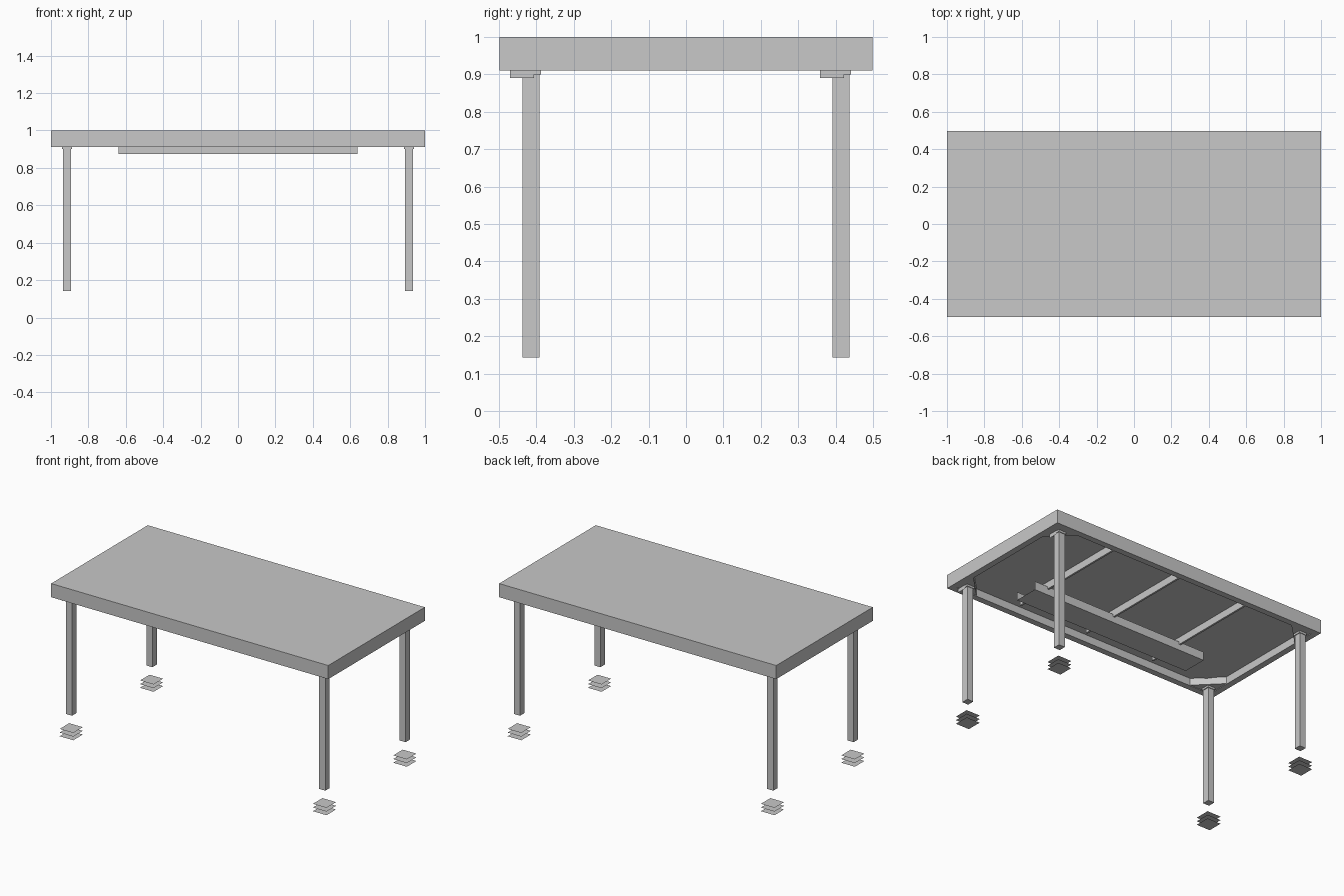
import bpy, bmesh
from mathutils import Vector

cube = bpy.data.objects.get("Cube")
if cube:
    bpy.data.objects.remove(cube)

grey = bpy.data.materials.new("table grey")
GREY = (0.58, 0.58, 0.58, 1)
grey.diffuse_color = GREY
grey.use_nodes = True
grey.node_tree.nodes["Principled BSDF"].inputs["Base Color"].default_value = GREY


def finish(name, bm):
    mesh = bpy.data.meshes.new(name)
    bm.to_mesh(mesh)
    bm.free()
    mesh.materials.append(grey)
    obj = bpy.data.objects.new(name, mesh)
    bpy.context.collection.objects.link(obj)
    return obj


def box(name, lo, hi):
    lo, hi = Vector(lo), Vector(hi)
    bm = bmesh.new()
    bmesh.ops.create_cube(bm, size=1)
    bmesh.ops.scale(bm, vec=hi - lo, verts=bm.verts)
    bmesh.ops.translate(bm, vec=(lo + hi) / 2, verts=bm.verts)
    return finish(name, bm)


def sheet(name, points):
    bm = bmesh.new()
    bm.faces.new([bm.verts.new(p) for p in points])
    return finish(name, bm)


def flat(name, x, y, z, half_x, half_y):
    return sheet(name, [(x + i * half_x, y + j * half_y, z)
                        for i, j in ((-1, -1), (1, -1), (1, 1), (-1, 1))])


UNDER, CEILING, RIM, HALF_Y = 0.911, 0.96, 0.04, 0.498

# Tabletop: one block with the underside inset and recessed to leave a rim
bm = bmesh.new()
bmesh.ops.create_cube(bm, size=1)
bmesh.ops.scale(bm, vec=(2, 2 * HALF_Y, 1 - UNDER), verts=bm.verts)
bmesh.ops.translate(bm, vec=(0, 0, (1 + UNDER) / 2), verts=bm.verts)
bm.normal_update()
bottom = [f for f in bm.faces if f.normal.z < -0.5]
bmesh.ops.inset_region(bm, faces=bottom, thickness=RIM, use_even_offset=True)
inner = bmesh.ops.extrude_face_region(bm, geom=bottom)
bmesh.ops.delete(bm, geom=bottom, context='FACES')
moved = [v for v in inner["geom"] if isinstance(v, bmesh.types.BMVert)]
bmesh.ops.translate(bm, vec=(0, 0, CEILING - UNDER), verts=moved)
bmesh.ops.recalc_face_normals(bm, faces=bm.faces)
finish("tabletop", bm)

# Thin cross beams from the back rim to just past the tray
for i, x in enumerate((-0.46, 0.04, 0.54)):
    box(f"cross_beam_{i + 1}", (x - 0.006, -0.38, UNDER + 0.002),
        (x + 0.006, HALF_Y - RIM, CEILING))

# Cable tray: sheet floor with two upright sides
TX, TF, TB, TZ = 0.64, -0.295, -0.133, 0.875
flat("tray_floor", 0, (TF + TB) / 2, TZ, TX, (TB - TF) / 2)
for name, y in (("front", TF), ("back", TB)):
    sheet(f"tray_{name}_side", [(-TX, y, TZ), (TX, y, TZ),
                                (TX, y, 0.93), (-TX, y, 0.93)])

# Legs with collars, corner braces, hinge plates, pads and stacked foot sheets
for sx, side in ((1, "left"), (-1, "right")):
    for sy, end in ((-1, "front"), (1, "back")):
        tag = f"{end}_{side}"
        x, y = sx * 0.914, sy * 0.414
        box(f"leg_{tag}", (x - 0.022, y - 0.023, 0.143),
            (x + 0.022, y + 0.023, CEILING))
        box(f"collar_{tag}", (x - 0.027, y - 0.027, 0.9),
            (x + 0.027, y + 0.027, UNDER + 0.002))
        px = x + sx * 0.028
        sheet(f"hinge_plate_{tag}", [(px, y - 0.056, 0.89), (px, y + 0.008, 0.89),
                                     (px, y + 0.008, 0.925), (px, y - 0.056, 0.925)])
        # Triangular brace with an upright diagonal face
        cx, cy = sx * (1 - RIM), sy * (HALF_Y - RIM)
        near, far = (cx - sx * 0.15, cy), (cx, cy - sy * 0.15)
        sheet(f"corner_brace_{tag}", [(cx, cy, 0.915), (*near, 0.915), (*far, 0.915)])
        sheet(f"brace_face_{tag}", [(*near, 0.915), (*far, 0.915),
                                    (*far, CEILING), (*near, CEILING)])
        flat(f"pad_{tag}", sx * 0.848, sy * 0.347, CEILING - 0.004, 0.05, 0.05)
        for level in range(3):
            flat(f"foot_sheet_{tag}_{level + 1}", x, y, level * 0.024, 0.049, 0.049)
